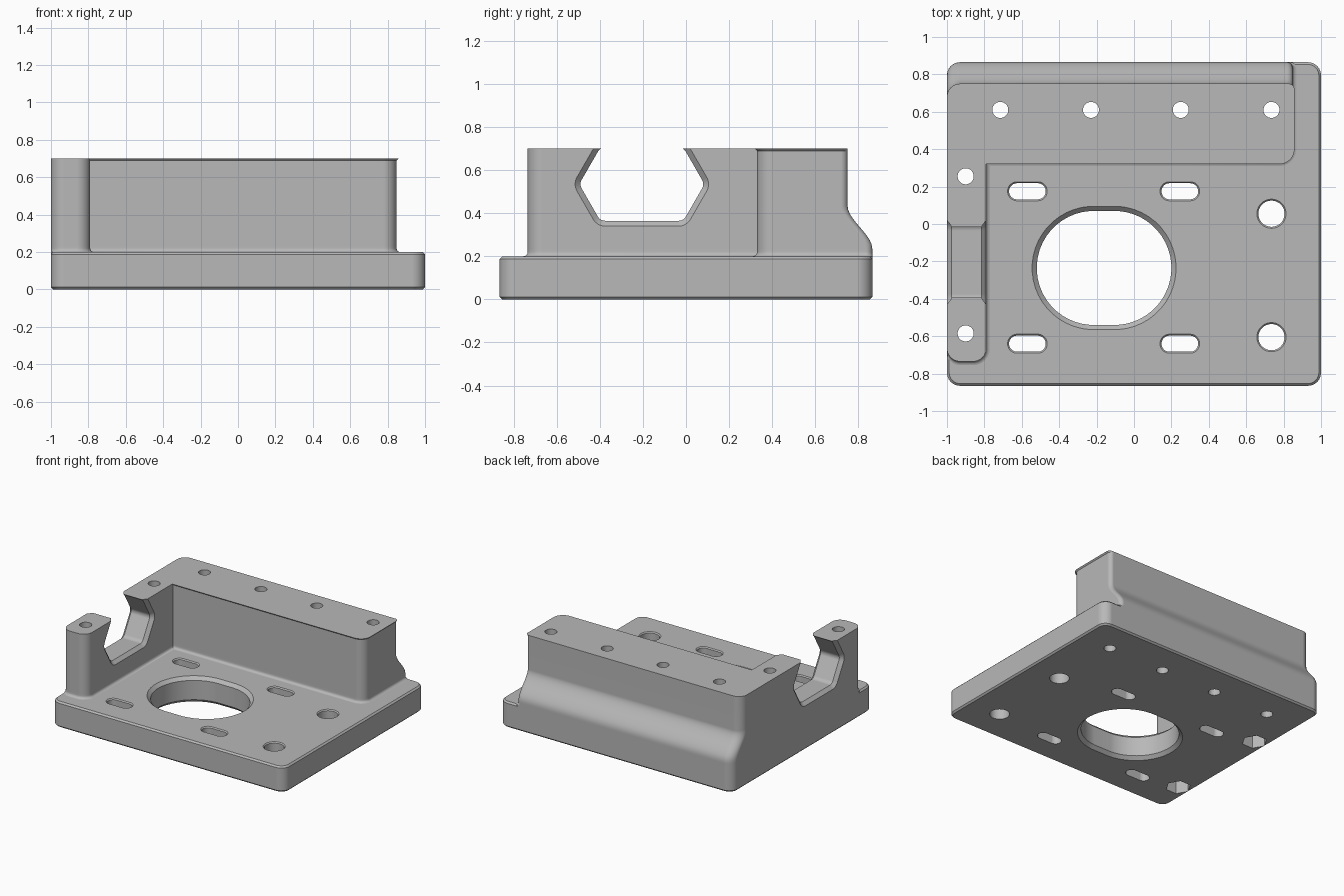
import bpy, bmesh, math
from mathutils import Vector

if "Cube" in bpy.data.objects:
    bpy.data.objects.remove(bpy.data.objects["Cube"])

grey = bpy.data.materials.new("machined_grey")
grey.use_nodes = True
colour = (0.48, 0.48, 0.48, 1)
grey.diffuse_color = colour
grey.node_tree.nodes["Principled BSDF"].inputs["Base Color"].default_value = colour

PLATE_TOP, WALL_TOP, BACK = 0.2, 0.7, 0.865


def rounded(corners, steps=8):
    """Polygon outline with a radius at each (x, y, radius) corner."""
    pts = []
    for i, (x, y, r) in enumerate(corners):
        p = Vector((x, y))
        if r == 0:
            pts.append(p)
            continue
        u = (Vector(corners[i - 1][:2]) - p).normalized()
        v = (Vector(corners[(i + 1) % len(corners)][:2]) - p).normalized()
        half = u.angle(v) / 2
        centre = p + (u + v).normalized() * (r / math.sin(half))
        start = p + u * (r / math.tan(half)) - centre
        end = p + v * (r / math.tan(half)) - centre
        for k in range(steps + 1):
            pts.append(centre + start.lerp(end, k / steps).normalized() * r)
    return pts


def stadium(cx, cy, straight, r, n=24):
    """Two half circles joined by straight sides; a circle if straight is 0."""
    pts = []
    for k in range(2 * n):
        a = -math.pi / 2 + math.pi * (k + 0.5) / n
        side = straight if k < n else -straight
        pts.append(Vector((cx + side + r * math.cos(a), cy + r * math.sin(a))))
    return pts


def loft(name, rings, along_x=False):
    """Solid through (height, outline) rings, stacked along z or x."""
    bm = bmesh.new()
    rows = [[bm.verts.new((h, p.x, p.y) if along_x else (p.x, p.y, h)) for p in pts]
            for h, pts in rings]
    for lo, hi in zip(rows, rows[1:]):
        for i in range(len(lo)):
            bm.faces.new((lo[i - 1], lo[i], hi[i], hi[i - 1]))
    bm.faces.new(rows[0])
    bm.faces.new(rows[-1])
    bmesh.ops.recalc_face_normals(bm, faces=bm.faces)
    mesh = bpy.data.meshes.new(name)
    bm.to_mesh(mesh)
    bm.free()
    mesh.materials.append(grey)
    obj = bpy.data.objects.new(name, mesh)
    bpy.context.collection.objects.link(obj)
    return obj


def finish(obj, cutters):
    """Cut the holes, then shade smooth with sharp edges kept."""
    bpy.ops.object.select_all(action='DESELECT')
    bpy.context.view_layer.objects.active = obj
    obj.select_set(True)
    for c in cutters:
        mod = obj.modifiers.new("cut", 'BOOLEAN')
        mod.operation, mod.solver, mod.object = 'DIFFERENCE', 'EXACT', c
        bpy.ops.object.modifier_apply(modifier=mod.name)
    bpy.ops.object.shade_smooth_by_angle(angle=math.radians(30))
    normals = obj.modifiers.new("flat_normals", 'WEIGHTED_NORMAL')
    normals.keep_sharp = True


# Base plate with rounded corners and small edge chamfers
def plate_outline(d):
    x, y, r = 1 - d, BACK - d, 0.07 - d
    return rounded([(-x, -y, r), (x, -y, r), (x, y, r), (-x, y, r)])


edge = 0.012
base = loft("base_plate", [(0, plate_outline(edge)), (edge, plate_outline(0)),
                           (PLATE_TOP - edge, plate_outline(0)),
                           (PLATE_TOP, plate_outline(edge))])


# L-shaped wall: foot fillet, stepped back face and a fine lip on top
def wall_outline(d, back, lip=0):
    e = d + lip
    return rounded([(-1, -0.735 - d, 0.07), (-0.79 + d, -0.735 - d, 0.07 + d),
                    (-0.79 + d, 0.33 - e, 0), (0.848 + e, 0.33 - e, 0.07 + e),
                    (0.848 + e, back, 0.03), (-1, back, 0.07)])


foot = 0.02
rings = [(PLATE_TOP - foot, wall_outline(foot, BACK))]
for k in range(5):
    a = math.pi / 2 * k / 4
    rings.append((PLATE_TOP + foot * (1 - math.cos(a)),
                  wall_outline(foot * (1 - math.sin(a)), BACK)))
for k in range(11):
    t = k / 10
    rings.append((0.235 + 0.2 * t, wall_outline(0, BACK - 0.115 * t * t * (3 - 2 * t))))
rings.append((WALL_TOP - 0.01, wall_outline(0, 0.75)))
rings.append((WALL_TOP, wall_outline(0, 0.75, 0.01)))
wall = loft("corner_wall", rings)


# Hexagonal notch through the side wall, chamfered at both faces
def notch_outline(d):
    y, z, r = -0.205, 0.535, 0.04 + d
    low, mid, up = 0.193 + 0.577 * d, 0.291 + 1.155 * d, 0.17 + d
    return rounded([(y - low, z - up, r), (y + low, z - up, r), (y + mid, z, r),
                    (y + low, z + up, r), (y - low, z + up, r), (y - mid, z, r)])


notch = loft("notch_cutter", [(-1.02, notch_outline(0.045)), (-0.975, notch_outline(0)),
                              (-0.815, notch_outline(0)), (-0.77, notch_outline(0.045))],
             along_x=True)


# Plate openings, flared at the top and optionally at the bottom
def opening(name, x, y, straight, r, chamfer, both=False):
    out = 0.03
    def ring(h, d):
        return h, stadium(x, y, straight, r + d)
    bottom = ([ring(-out, chamfer + out), ring(chamfer, 0)] if both else [ring(-0.1, 0)])
    return loft(name, bottom + [ring(PLATE_TOP - chamfer, 0),
                                ring(PLATE_TOP + out, chamfer + out)])


plate_cutters = [opening("bore_cutter", -0.16, -0.235, 0.055, 0.305, 0.025, True)]
for y in (0.175, -0.64):
    for x in (-0.57, 0.245):
        plate_cutters.append(opening("slot_cutter", x, y, 0.055, 0.043, 0.008))
for y in (0.055, -0.605):
    plate_cutters.append(opening("mount_hole_cutter", 0.735, y, 0, 0.07, 0.008))

# Bolt holes through wall and plate, with hexagonal nut pockets underneath
bolt_cutters = []
side_bolts = [(-0.9, 0.255), (-0.9, -0.585)]
for x, y in [(-0.715, 0.61), (-0.23, 0.61), (0.25, 0.61), (0.735, 0.61)] + side_bolts:
    circle = stadium(x, y, 0, 0.043, 12)
    bolt_cutters.append(loft("bolt_cutter", [(-0.1, circle), (0.8, circle)]))
for x, y in side_bolts:
    hexagon = stadium(x, y, 0, 0.09, 3)
    plate_cutters.append(loft("nut_pocket_cutter", [(-0.1, hexagon), (0.14, hexagon)]))

finish(base, plate_cutters + bolt_cutters)
finish(wall, bolt_cutters + [notch])
for c in plate_cutters + bolt_cutters + [notch]:
    bpy.data.objects.remove(c)
